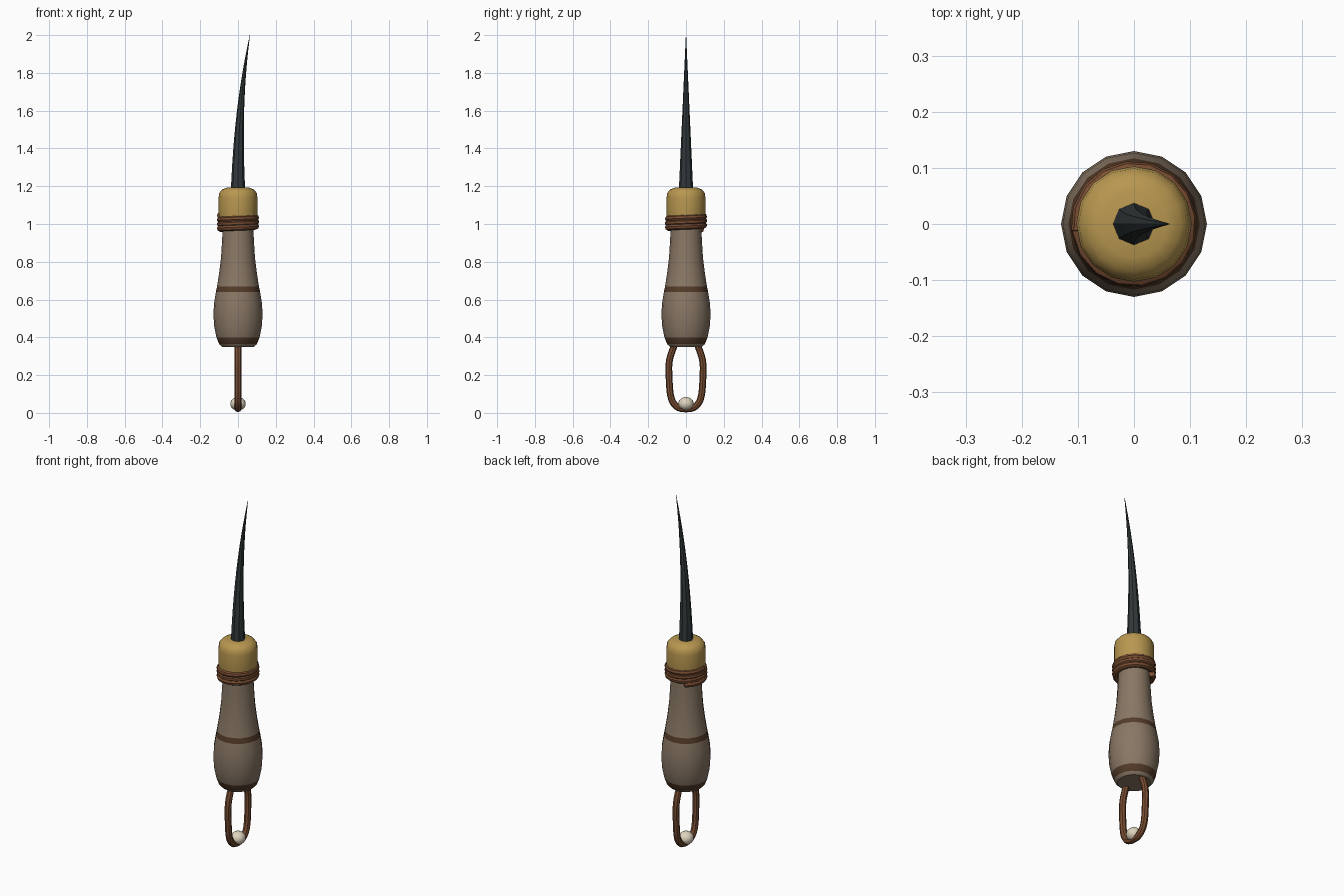
import bpy, bmesh
from math import pi, sin, cos, radians

cube = bpy.data.objects.get("Cube")
if cube:
    bpy.data.objects.remove(cube)


def material(name, rgb):
    m = bpy.data.materials.new(name)
    m.use_nodes = True
    m.diffuse_color = (*rgb, 1)
    m.node_tree.nodes["Principled BSDF"].inputs["Base Color"].default_value = (*rgb, 1)
    return m


wood = material("grey_brown_wood", (0.25, 0.185, 0.13))
stain = material("dark_stain", (0.09, 0.045, 0.022))
brass = material("brass", (0.48, 0.31, 0.08))
steel = material("dark_steel", (0.032, 0.041, 0.044))
leather = material("leather", (0.19, 0.075, 0.032))
bone = material("bone", (0.73, 0.65, 0.51))


def finish(name, bm, *mats):
    bmesh.ops.recalc_face_normals(bm, faces=bm.faces)
    mesh = bpy.data.meshes.new(name)
    bm.to_mesh(mesh)
    bm.free()
    obj = bpy.data.objects.new(name, mesh)
    bpy.context.collection.objects.link(obj)
    for m in mats:
        mesh.materials.append(m)
    bpy.ops.object.select_all(action="DESELECT")
    obj.select_set(True)
    bpy.context.view_layer.objects.active = obj
    bpy.ops.object.shade_smooth_by_angle(angle=radians(35))
    return obj


def stack(profile, sides):
    """Capped solid from rings of (radius, height, x offset)."""
    bm = bmesh.new()
    rings = [[bm.verts.new((x + r * cos(2 * pi * i / sides), r * sin(2 * pi * i / sides), z))
              for i in range(sides)] for r, z, x in profile]
    for a, b in zip(rings, rings[1:]):
        for i in range(sides):
            j = (i + 1) % sides
            bm.faces.new((a[i], a[j], b[j], b[i]))
    bm.faces.new(rings[0])
    bm.faces.new(rings[-1])
    return bm


def cord(name, points, radius, kind="POLY"):
    """Round cord swept along a path, converted to a mesh."""
    curve = bpy.data.curves.new(name, "CURVE")
    curve.dimensions = "3D"
    curve.bevel_depth = radius
    curve.bevel_resolution = 2
    curve.use_fill_caps = True
    spline = curve.splines.new(kind)
    spline.points.add(len(points) - 1)
    for p, co in zip(spline.points, points):
        p.co = (*co, 1)
    if kind == "NURBS":
        spline.order_u = 3
        spline.use_endpoint_u = True
        spline.resolution_u = 4
    temp = bpy.data.objects.new(name + "_path", curve)
    bpy.context.collection.objects.link(temp)
    bpy.context.view_layer.update()
    mesh = bpy.data.meshes.new_from_object(temp.evaluated_get(bpy.context.evaluated_depsgraph_get()))
    bpy.data.objects.remove(temp)
    bm = bmesh.new()
    bm.from_mesh(mesh)
    bpy.data.meshes.remove(mesh)
    return finish(name, bm, leather)


# Turned handle with two stained rings
outline = [(0.085, 0.35), (0.1, 0.364), (0.114, 0.4), (0.126, 0.46), (0.13, 0.52),
           (0.127, 0.58), (0.117, 0.64), (0.111, 0.67), (0.1, 0.74), (0.09, 0.82),
           (0.085, 0.9), (0.081, 0.98), (0.081, 1.06)]
bm = stack([(r, z, 0) for r, z in outline], 16)
for f in bm.faces:
    z = f.calc_center_median().z
    if 0.36 < z < 0.4 or 0.64 < z < 0.67:
        f.material_index = 1
finish("handle", bm, wood, stain)

# Domed metal collar
collar = [(0.1, 1.03), (0.103, 1.05), (0.103, 1.14), (0.099, 1.165), (0.084, 1.183), (0.06, 1.192)]
finish("collar", stack([(r, z, 0) for r, z in collar], 16), brass)

# Curved tapering spike
steps = 12
spike = []
for i in range(steps + 1):
    t = i / steps
    spike.append((0.037 * (1 - t) + 0.0008, 1.18 + 0.82 * t, 0.063 * t ** 2.3))
finish("spike", stack(spike, 8), steel)

# Cord wound around the neck
turns, per_turn = 3.2, 16
count = int(turns * per_turn)
wrap = []
for i in range(count + 1):
    a = radians(120) + 2 * pi * i / per_turn
    wrap.append((0.096 * cos(a), 0.096 * sin(a), 0.972 + 0.073 * i / count))
cord("neck_wrap", wrap, 0.0165)

# Hanging loop, mirrored across the middle
half = [(0.045, 0.42), (0.06, 0.36), (0.092, 0.28), (0.09, 0.18), (0.082, 0.07), (0.045, 0.025)]
path = [(0, y, z) for y, z in half] + [(0, 0, 0.02)] + [(0, -y, z) for y, z in reversed(half)]
cord("hanging_loop", path, 0.018, "NURBS")

# Bead threaded at the bottom of the loop
bm = bmesh.new()
bmesh.ops.create_uvsphere(bm, u_segments=16, v_segments=10, radius=0.041)
bmesh.ops.scale(bm, verts=bm.verts, vec=(1, 1, 0.88))
bmesh.ops.translate(bm, verts=bm.verts, vec=(0, 0, 0.048))
finish("bead", bm, bone)
